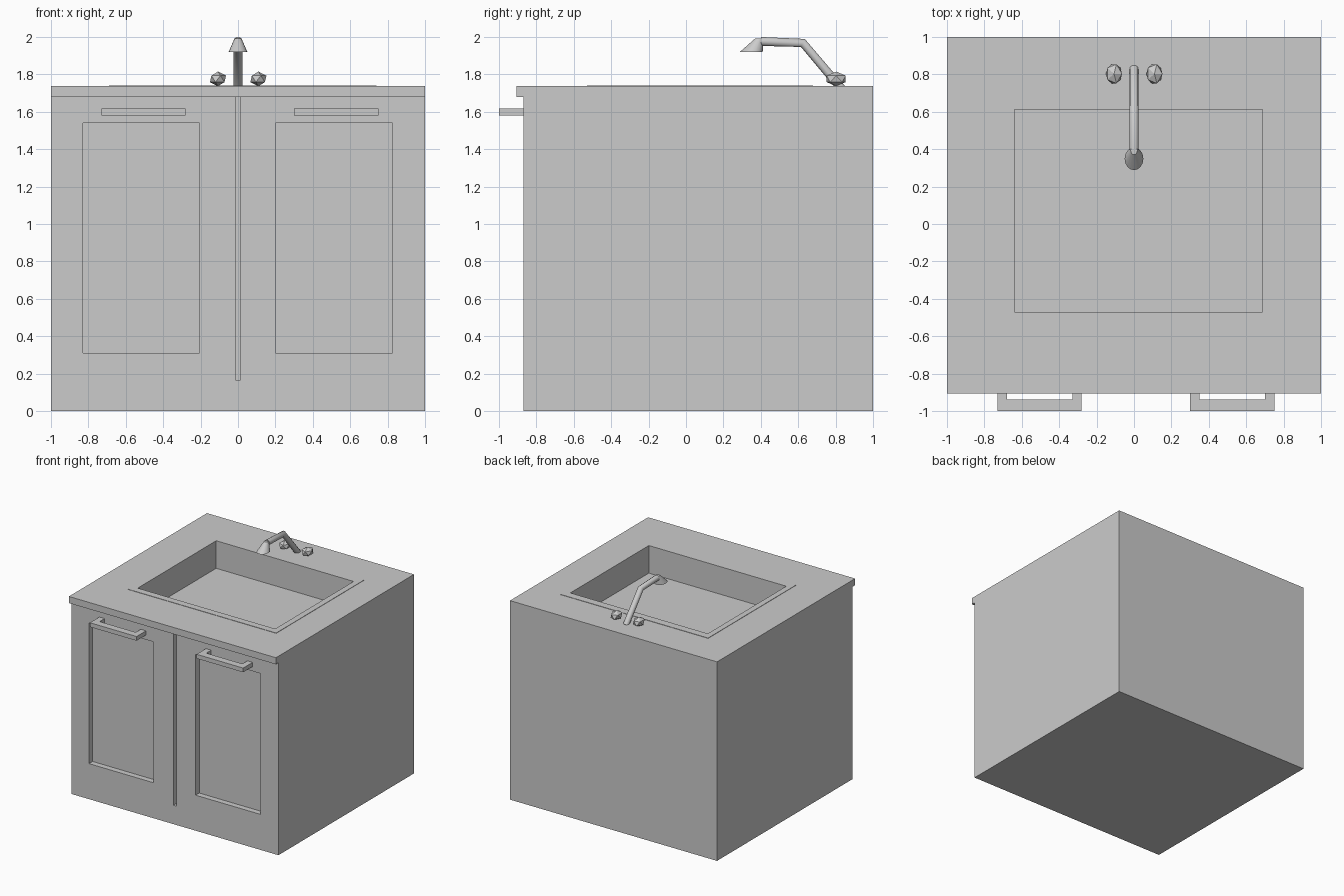
import bpy, bmesh
from mathutils import Vector

if "Cube" in bpy.data.objects:
    bpy.data.objects.remove(bpy.data.objects["Cube"])


def mesh_object(name, bm):
    me = bpy.data.meshes.new(name)
    bm.to_mesh(me)
    bm.free()
    ob = bpy.data.objects.new(name, me)
    bpy.context.collection.objects.link(ob)
    return ob


def box(name, x, y, z):
    bm = bmesh.new()
    bmesh.ops.create_cube(bm, size=1)
    for v in bm.verts:
        v.co = Vector([(a + b) / 2 + c * (b - a) for c, (a, b) in zip(v.co, (x, y, z))])
    return mesh_object(name, bm)


def cut(ob, x, y, z):
    cutter = box("cutter", x, y, z)
    cutter.hide_render = True
    mod = ob.modifiers.new("cut", 'BOOLEAN')
    mod.operation = 'DIFFERENCE'
    mod.solver = 'EXACT'
    mod.object = cutter
    bpy.context.view_layer.objects.active = ob
    bpy.ops.object.modifier_apply(modifier=mod.name)
    bpy.data.objects.remove(cutter)


# Cabinet with two recessed door panels and the gap between the doors
FRONT = -0.87
cabinet = box("cabinet", (-1, 1), (FRONT, 1), (0, 1.68))
for x in ((-0.83, -0.205), (0.2, 0.825)):
    cut(cabinet, x, (-1.1, FRONT + 0.05), (0.31, 1.54))
cut(cabinet, (-0.014, 0.014), (-1.1, FRONT + 0.05), (0.165, 1.8))
cut(cabinet, (-0.67, 0.72), (-0.51, 0.66), (1.47, 1.9))

# Worktop with a front overhang
worktop = box("worktop", (-1, 1), (-0.905, 1), (1.68, 1.738))
cut(worktop, (-0.67, 0.72), (-0.51, 0.66), (1.5, 1.9))

# Sink: thin raised rim and a straight-sided basin
sink = box("sink", (-0.69, 0.74), (-0.53, 0.68), (1.46, 1.741))
cut(sink, (-0.64, 0.688), (-0.47, 0.613), (1.5, 1.9))

# U-shaped door handles
for name, x0 in (("left_handle", -0.73), ("right_handle", 0.3)):
    handle = box(name, (x0, x0 + 0.45), (-1, FRONT + 0.002), (1.58, 1.617))
    cut(handle, (x0 + 0.05, x0 + 0.4), (-0.938, -0.8), (1.5, 1.7))

# Bent tap pipe
curve = bpy.data.curves.new("tap_pipe", 'CURVE')
curve.dimensions = '3D'
curve.bevel_depth = 0.025
curve.bevel_resolution = 3
curve.use_fill_caps = True
spline = curve.splines.new('POLY')
path = [(0.83, 1.725), (0.625, 1.968), (0.40, 1.976)]
spline.points.add(len(path) - 1)
for p, (y, z) in zip(spline.points, path):
    p.co = (0, y, z, 1)
pipe = bpy.data.objects.new("tap_pipe", curve)
bpy.context.collection.objects.link(pipe)

# Slanted conical tap head with a flat oval mouth
bm = bmesh.new()
bmesh.ops.create_cone(bm, cap_ends=True, segments=16, radius1=0.05, radius2=0.018, depth=0.073)
for v in bm.verts:
    t = v.co.z / 0.073 + 0.5
    v.co = Vector((v.co.x, v.co.y * 1.22 + 0.349 + 0.044 * t, 1.92 + 0.073 * t))
head = mesh_object("tap_head", bm)

# Faceted tap knobs
for name, x in (("left_knob", -0.107), ("right_knob", 0.109)):
    bm = bmesh.new()
    bmesh.ops.create_icosphere(bm, subdivisions=1, radius=1)
    for v in bm.verts:
        v.co = Vector((x + v.co.x * 0.048, 0.803 + v.co.y * 0.06, 1.776 + v.co.z * 0.039))
    mesh_object(name, bm)

# Smooth the round tap parts, keeping sharp edges
bpy.ops.object.select_all(action='DESELECT')
head.select_set(True)
bpy.context.view_layer.objects.active = head
bpy.ops.object.shade_smooth_by_angle()
